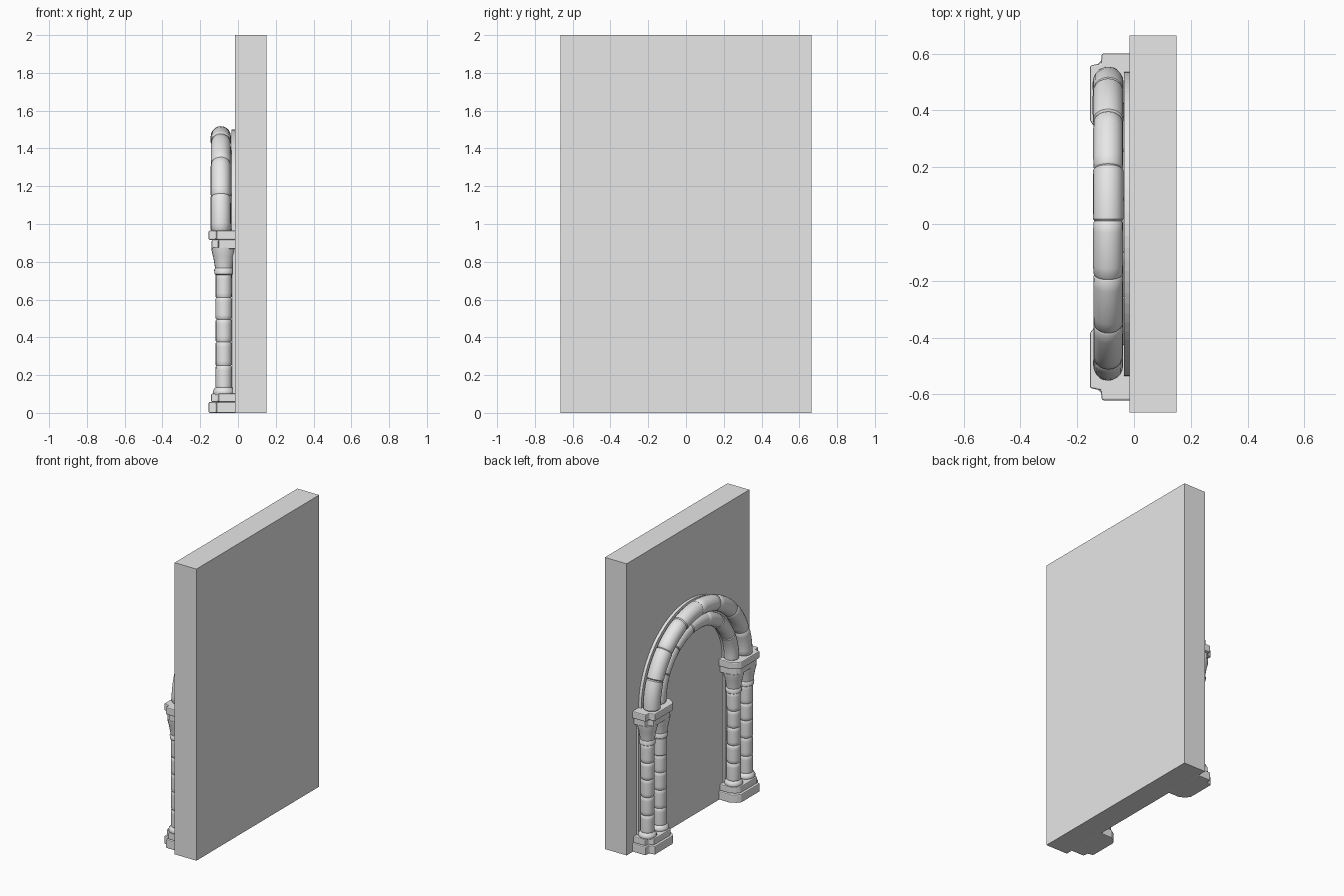
import bpy, bmesh, math, random
from mathutils import Vector

random.seed(4)
if "Cube" in bpy.data.objects:
    bpy.data.objects.remove(bpy.data.objects["Cube"], do_unlink=True)

stone = bpy.data.materials.new("grey_stone")
stone.use_nodes = True
GREY = (0.8, 0.8, 0.8, 1)
stone.diffuse_color = GREY
stone.node_tree.nodes["Principled BSDF"].inputs["Base Color"].default_value = GREY

WALL_X = -0.015


def finish(bm, name, bevel=0, smooth=False):
    bmesh.ops.recalc_face_normals(bm, faces=bm.faces)
    mesh = bpy.data.meshes.new(name)
    bm.to_mesh(mesh)
    bm.free()
    mesh.materials.append(stone)
    ob = bpy.data.objects.new(name, mesh)
    bpy.context.collection.objects.link(ob)
    if bevel:
        mod = ob.modifiers.new("worn_edges", "BEVEL")
        mod.width, mod.segments = bevel, 2
    if smooth:
        bpy.ops.object.select_all(action="DESELECT")
        ob.select_set(True)
        bpy.context.view_layer.objects.active = ob
        bpy.ops.object.shade_smooth_by_angle(angle=math.radians(40))
    return ob


def prism(name, outline, offset, bevel=0):
    """Extrude a flat outline along an offset."""
    bm = bmesh.new()
    face = bm.faces.new([bm.verts.new(p) for p in outline])
    new = bmesh.ops.extrude_face_region(bm, geom=[face])["geom"]
    bmesh.ops.translate(bm, vec=offset, verts=[v for v in new if isinstance(v, bmesh.types.BMVert)])
    return finish(bm, name, bevel)


def sweep(name, rings, sides=20):
    """Skin circles given as (centre, axis_a, axis_b, radius)."""
    bm = bmesh.new()
    loops = []
    for c, a, b, r in rings:
        angles = [math.tau * i / sides for i in range(sides)]
        loops.append([bm.verts.new(c + r * (a * math.cos(t) + b * math.sin(t))) for t in angles])
    for p, q in zip(loops, loops[1:]):
        for i in range(sides):
            j = (i + 1) % sides
            bm.faces.new((p[i], p[j], q[j], q[i]))
    bm.faces.new(loops[0])
    bm.faces.new(loops[-1])
    return finish(bm, name, smooth=True)


def blocks(joints, gap):
    """Position and radius factor along a run of slightly worn stones."""
    for start, end in zip(joints, joints[1:]):
        size = random.uniform(0.97, 1.03)
        yield start, 0.9
        yield start + gap, size
        for k in range(1, 5):
            yield start + (end - start) * k / 5, size + 0.01
        yield end - gap, size
    yield joints[-1], 0.9


X, Y, Z = Vector((1, 0, 0)), Vector((0, 1, 0)), Vector((0, 0, 1))


def lathe(name, x, y, profile):
    return sweep(name, [(Vector((x, y, z)), X, Y, r) for z, r in profile])


def roll(name, x, radius, thick, count):
    """Half-round moulding of wedge stones above the capitals."""
    joints = [math.pi * i / count for i in range(count + 1)]
    for i in range(1, count):
        joints[i] += random.uniform(-0.03, 0.03)
    rings = []
    for t, f in blocks(joints, 0.012):
        out = Y * math.cos(t) + Z * math.sin(t)
        rings.append((Vector((x, 0, SPRING)) + out * radius, X, out, thick * f))
    return sweep(name, rings)


SPRING = 0.965

# Wall slab
prism("wall", [(WALL_X, y, z) for y, z in ((-.665, 0), (.665, 0), (.665, 2), (-.665, 2))], (0.165, 0, 0))

# Arch mouldings and the flat ring behind them
roll("outer_arch", -0.091, 0.5, 0.053, 8)
roll("inner_arch", -0.07, 0.395, 0.046, 7)
steps = [math.pi * i / 40 for i in range(41)]
ring = [(-0.035, r * math.cos(t), SPRING + r * math.sin(t))
        for r, run in ((0.535, steps), (0.37, steps[::-1])) for t in run]
prism("arch_backing", ring, (0.03, 0, 0))

# Stepped plan of plinths and capitals: (x, distance from the pier's middle)
PLAN = [(-0.01, 0.143), (-0.113, 0.143), (-0.117, 0.108), (-0.155, 0.1),
        (-0.155, -0.095), (-0.135, -0.12), (-0.1, -0.143), (-0.01, -0.143)]


def slab(name, side, middle, low, high, inset=0.0):
    k = 1 - inset / 0.14
    pts = [(max(x, -0.155) * (k if x < -0.02 else 1), side * (middle + d * k), low) for x, d in PLAN]
    prism(name, pts, (0, 0, high - low), 0.006)


for label, side, middle in (("left", 1, 0.458), ("right", -1, 0.478)):
    # Plinth
    slab(label + "_plinth", side, middle, 0, 0.058)
    slab(label + "_base_step", side, middle, 0.058, 0.102, 0.012)
    # Capital slabs
    slab(label + "_capital_step", side, middle, 0.868, 0.916, 0.014)
    slab(label + "_capital_top", side, middle, 0.916, SPRING)
    # Flat pilaster behind the columns
    ys = [side * (middle + d) for d in (-0.1, 0.1)]
    prism(label + "_pilaster", [(-0.03, ys[0], 0.1), (-0.03, ys[1], 0.1),
                                (-0.03, ys[1], 0.87), (-0.03, ys[0], 0.87)], (0.02, 0, 0))
    for part, shift in (("inner", -0.068), ("outer", 0.066)):
        name, y, x = label + "_" + part, side * (middle + shift), -0.075
        # Shaft of stacked drums
        joints = [0.12, 0.25, 0.375, 0.495, 0.61, 0.735]
        lathe(name + "_shaft", x, y, [(z, 0.043 * f) for z, f in blocks(joints, 0.006)])
        # Rounded foot and flared capital
        lathe(name + "_foot", x, y, [(0.095, 0.054), (0.105, 0.058), (0.118, 0.057), (0.13, 0.049), (0.136, 0.042)])
        lathe(name + "_capital", x, y, [(0.73, 0.042), (0.736, 0.05), (0.758, 0.051), (0.766, 0.046),
                                        (0.79, 0.05), (0.825, 0.056), (0.85, 0.063), (0.875, 0.066)])
